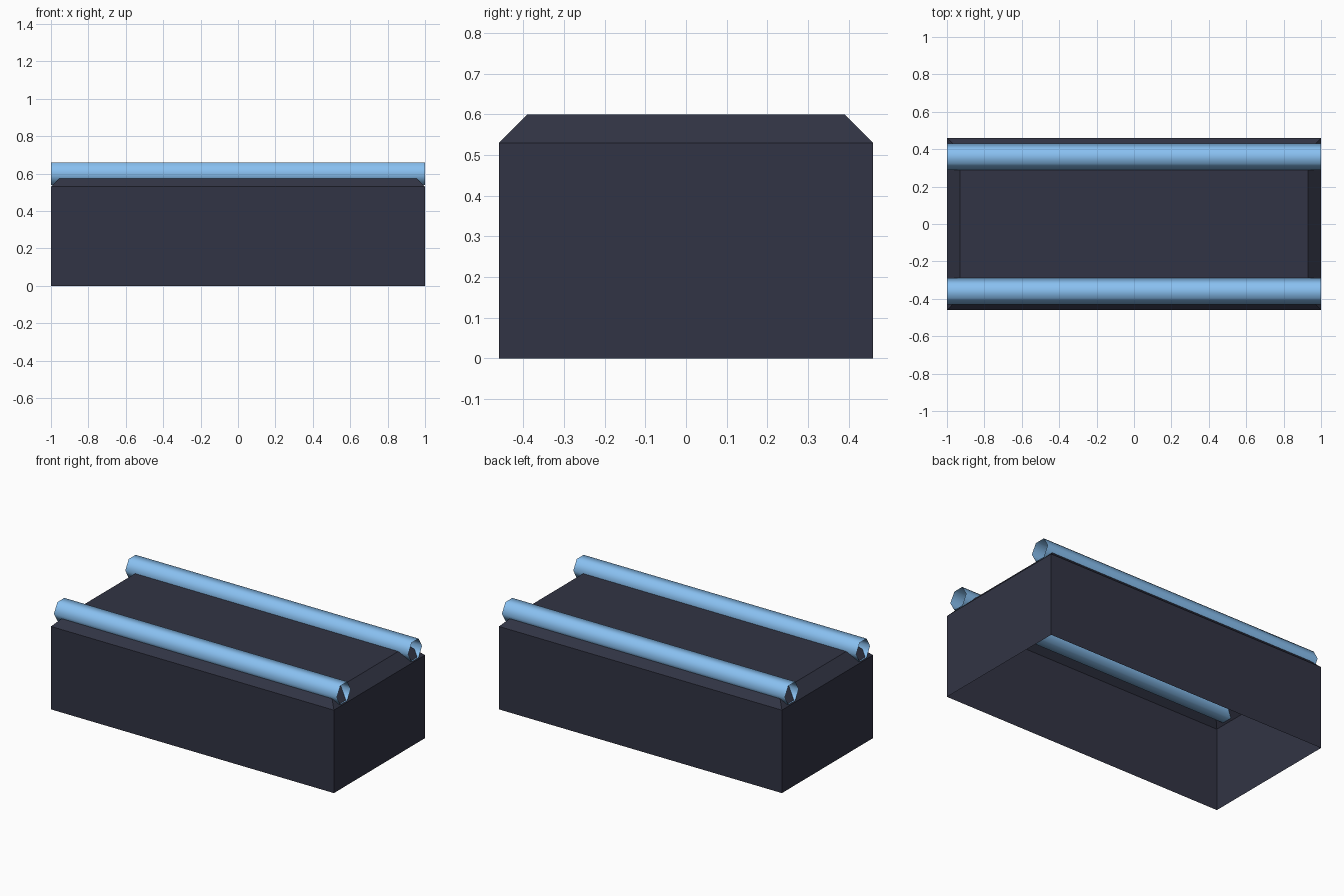
import bpy, bmesh
from math import cos, sin, pi

if "Cube" in bpy.data.objects:
    bpy.data.objects.remove(bpy.data.objects["Cube"])


def material(name, color):
    mat = bpy.data.materials.new(name)
    mat.diffuse_color = color
    mat.use_nodes = True
    mat.node_tree.nodes["Principled BSDF"].inputs["Base Color"].default_value = mat.diffuse_color
    return mat


def make_object(name, bm, mat, smooth=False):
    for f in bm.faces:
        f.smooth = smooth
    mesh = bpy.data.meshes.new(name)
    bm.to_mesh(mesh)
    bm.free()
    mesh.materials.append(mat)
    obj = bpy.data.objects.new(name, mesh)
    bpy.context.collection.objects.link(obj)
    return obj


def bridge(bm, a, b):
    n = len(a)
    for i in range(n):
        j = (i + 1) % n
        bm.faces.new((a[i], a[j], b[j], b[i]))


dark = material("dark_shell", (0.031, 0.034, 0.058, 1))
blue = material("light_blue", (0.25, 0.53, 0.88, 1))

# Hollow base with chamfered top edges, open underneath
bm = bmesh.new()
rings = []
for hx, hy, z in ((1, 0.46, 0), (1, 0.46, 0.53), (0.93, 0.39, 0.6)):
    rings.append([bm.verts.new((sx * hx, sy * hy, z))
                  for sx, sy in ((-1, -1), (1, -1), (1, 1), (-1, 1))])
bridge(bm, rings[0], rings[1])
bridge(bm, rings[1], rings[2])
bm.faces.new(rings[2])
make_object("base_shell", bm, dark)

# Open-ended six-sided light tubes half sunk into the top
for name, y in (("front_tube", -0.36), ("back_tube", 0.36)):
    bm = bmesh.new()
    ends = [[bm.verts.new((x, y + 0.07 * cos(i * pi / 3), 0.6 + 0.07 * sin(i * pi / 3)))
             for i in range(6)] for x in (1, -1)]
    bridge(bm, ends[0], ends[1])
    bmesh.ops.recalc_face_normals(bm, faces=bm.faces)
    # Make sure the tube faces point outwards
    f = next(iter(bm.faces))
    c = f.calc_center_median()
    if f.normal.y * (c.y - y) + f.normal.z * (c.z - 0.6) < 0:
        bmesh.ops.reverse_faces(bm, faces=bm.faces)
    make_object(name, bm, blue, smooth=True)
